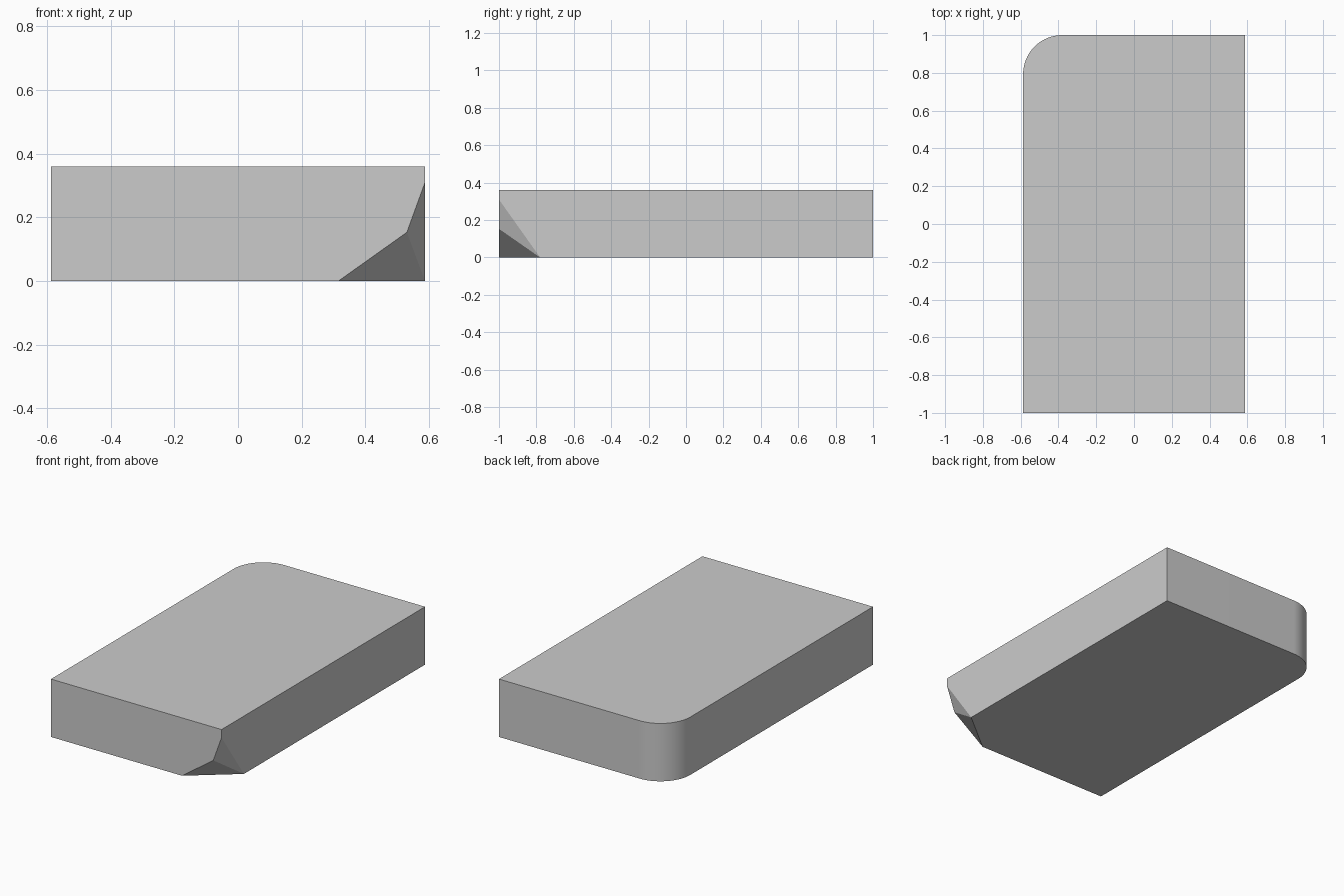
import bpy, bmesh
from math import cos, sin, pi, radians
from mathutils import Vector

if "Cube" in bpy.data.objects:
    bpy.data.objects.remove(bpy.data.objects["Cube"])

HX, HY, H, R, SEG = 0.587, 1.0, 0.36, 0.207, 24

# Slab outline with one rounded back-left corner
outline = [(-HX, -HY), (HX, -HY), (HX, HY)]
for i in range(SEG + 1):
    a = pi / 2 + pi / 2 * i / SEG
    outline.append((-HX + R + R * cos(a), HY - R + R * sin(a)))

bm = bmesh.new()
base = bm.faces.new([bm.verts.new((x, y, 0)) for x, y in outline])
ext = bmesh.ops.extrude_face_region(bm, geom=[base], use_keep_orig=True)
top = [v for v in ext["geom"] if isinstance(v, bmesh.types.BMVert)]
bmesh.ops.translate(bm, verts=top, vec=(0, 0, H))
bmesh.ops.recalc_face_normals(bm, faces=bm.faces)

# Two planar cuts chip the front-right bottom corner
corner = Vector((HX, -HY, 0))
upper = Vector((HX, -HY, 0.31))
middle = Vector((0.53, -HY, 0.153))
lower = Vector((0.315, -HY, 0))
side = Vector((HX, -0.78, 0))


def chip(p, q, r):
    n = (q - p).cross(r - p).normalized()
    if n.dot(corner - p) < 0:
        n = -n
    bmesh.ops.bisect_plane(bm, geom=bm.verts[:] + bm.edges[:] + bm.faces[:],
                           dist=1e-4, plane_co=p, plane_no=n, clear_outer=True)
    bmesh.ops.holes_fill(bm, edges=[e for e in bm.edges if e.is_boundary], sides=0)


chip(upper, middle, side)
chip(middle, lower, side)
bmesh.ops.remove_doubles(bm, verts=bm.verts, dist=1e-4)
bmesh.ops.recalc_face_normals(bm, faces=bm.faces)

mesh = bpy.data.meshes.new("slab")
bm.to_mesh(mesh)
bm.free()
slab = bpy.data.objects.new("slab", mesh)
bpy.context.collection.objects.link(slab)

# Smooth the rounded corner, keep all other edges sharp
bpy.context.view_layer.objects.active = slab
slab.select_set(True)
bpy.ops.object.shade_smooth_by_angle(angle=radians(15))
